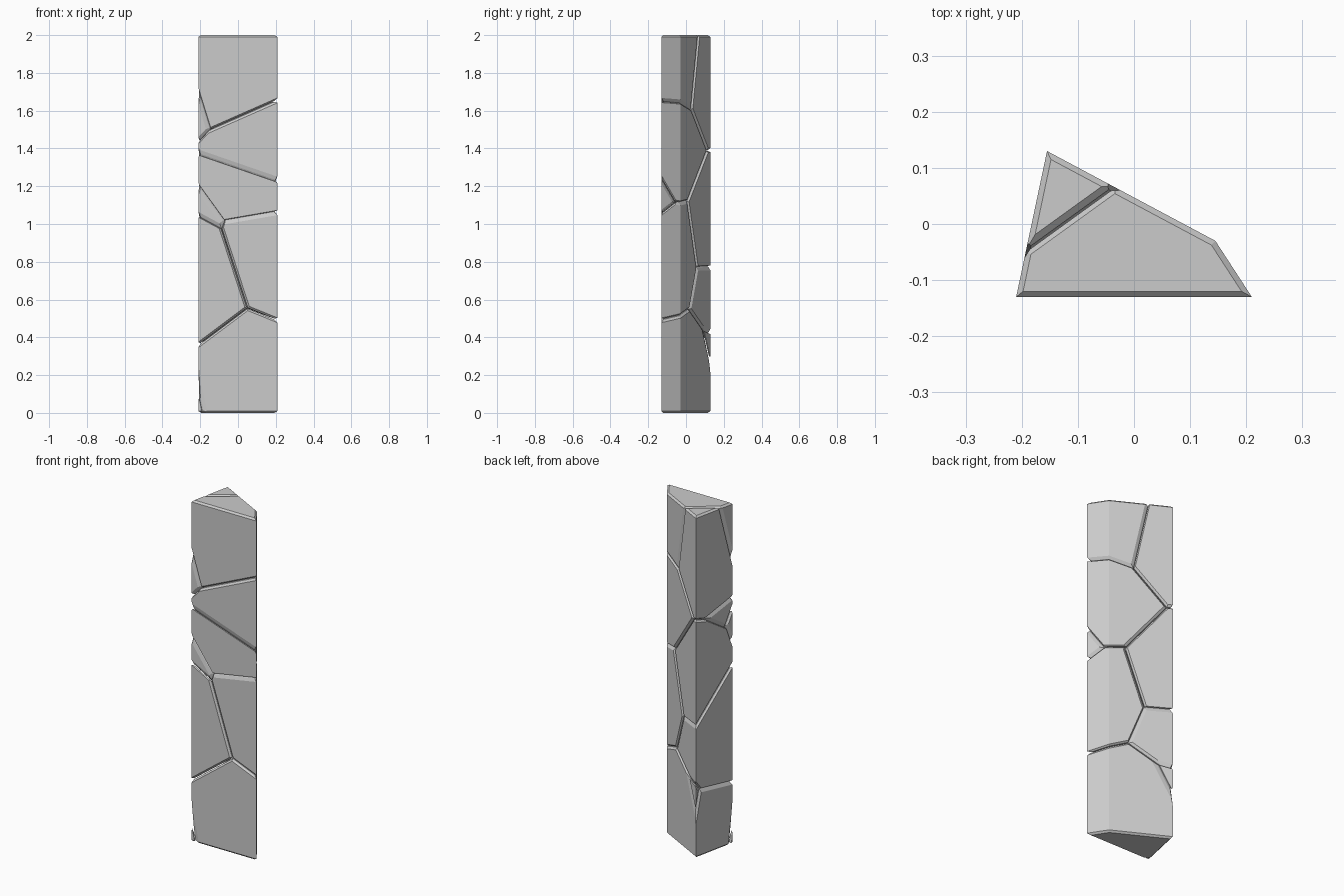
import bpy
import bmesh
from mathutils import Vector

HEIGHT, GAP, CHAMFER = 2.0, 0.002, 0.010
FOOTPRINT = [(-0.21, -0.13), (0.21, -0.13), (0.145, -0.03), (-0.155, 0.13)]

if "Cube" in bpy.data.objects:
    bpy.data.objects.remove(bpy.data.objects["Cube"], do_unlink=True)

stone = bpy.data.materials.new("stone grey")
stone.use_nodes = True
stone.diffuse_color = (0.6, 0.6, 0.6, 1)
stone.node_tree.nodes["Principled BSDF"].inputs["Base Color"].default_value = (0.6, 0.6, 0.6, 1)


# Points on the faces of the column
def front(x, z):
    return Vector((x, -0.13, z))


def right(y, z):
    """Right side for low y, slanted back for high y."""
    slope = 0.65 if y < -0.03 else 1.875
    return Vector((0.145 - (y + 0.03) * slope, y, z))


def left(y, z):
    return Vector((-0.21 + (y + 0.13) * 0.2115, y, z))


# Where the cracks meet on the surface
upper_front = front(-0.165, 1.49)
upper_back = right(0.03, 1.61)
back_peak = right(0.115, 1.39)
left_peak = left(0.04, 1.37)
left_node = left(-0.093, 1.29)
right_node = right(-0.06, 1.115)
back_node = right(0.01, 1.12)
wedge_tip = front(-0.08, 1.01)
wedge_low = front(-0.09, 0.985)
wedge_mid = (wedge_tip + wedge_low) / 2
middle_back = right(0.06, 0.765)
lower_front = front(0.05, 0.555)
lower_back = right(0.02, 0.55)
chip_back = right(0.085, 0.45)
chip_left = left(0.1, 0.39)

# Crack planes, each through three points
top_crack = (upper_front, upper_back, front(0.21, 1.655))
corner_crack = (left(-0.045, HEIGHT), right(0.067, HEIGHT), upper_back)
shoulder_crack = (upper_front, upper_back, back_peak)
slant_crack = (front(-0.21, 1.38), front(0.21, 1.235), right_node)
back_slant = (back_peak, back_node, left_peak)
back_cap = (back_peak, left_peak, left(0.13, 1.392))
wedge_crack = (left_node, front(-0.21, 1.19), wedge_tip)
band_crack = (wedge_tip, front(0.21, 1.06), right_node)
side_crack = (right_node, back_node, Vector((0.1, -0.07, 1.14)))
back_split = (back_node, middle_back, wedge_mid)
left_slant = (front(-0.21, 1.05), wedge_low, middle_back)
front_split = (wedge_low, lower_front, middle_back)
base_right = (lower_front, front(0.21, 0.49), lower_back)
base_left = (lower_front, front(-0.21, 0.36), lower_back)
chip_top = (chip_back, chip_left, left(0.13, 0.43))
chip_under = (chip_back, chip_left, left(0.13, 0.25))
toe_crack = (front(-0.21, 0.16), front(-0.175, 0), left(-0.11, 0))

# Each block: a point inside it and the cracks around it
BLOCKS = {
    "top_block": ((0.05, -0.08, 1.8), [top_crack, corner_crack]),
    "top_back_block": ((-0.15, 0.07, 1.75), [corner_crack, shoulder_crack, back_cap]),
    "upper_block": ((0, -0.06, 1.35),
                    [top_crack, shoulder_crack, slant_crack, back_slant, side_crack]),
    "front_band_block": ((0, -0.11, 1.15), [slant_crack, wedge_crack, band_crack]),
    "middle_back_block": ((-0.13, 0.04, 1.1),
                          [back_slant, back_cap, wedge_crack, back_split, left_slant]),
    "middle_right_block": ((0.12, -0.08, 0.8),
                           [band_crack, side_crack, back_split, front_split, base_right]),
    "middle_left_block": ((-0.1, 0, 0.6), [left_slant, front_split, base_left, chip_top]),
    "base_block": ((0, -0.05, 0.2), [base_right, base_left, chip_under, toe_crack]),
    "back_chip": ((-0.145, 0.115, 0.36), [chip_top, chip_under]),
    "toe_chip": ((-0.207, -0.127, 0.03), [toe_crack]),
}


def half_space(points, inside, gap):
    """Outward normal and distance of a crack, as seen from inside a block."""
    a, b, c = points
    n = (b - a).cross(c - a).normalized()
    if n.dot(inside - a) > 0:
        n = -n
    return n, n.dot(a) - gap


def chamfer(p, q):
    """Half space that trims the edge between two others."""
    total = p[0] + q[0]
    if total.length < 0.3:
        return None
    half_sine = ((1 - p[0].dot(q[0])) / 2) ** 0.5
    return total.normalized(), (p[1] + q[1]) / total.length - CHAMFER * half_sine


def trim(bm, plane):
    """Cut away everything outside a plane and close the hole."""
    n, d = plane
    if max((n.dot(v.co) for v in bm.verts), default=d) <= d + 1e-5:
        return
    bmesh.ops.bisect_plane(bm, geom=bm.verts[:] + bm.edges[:] + bm.faces[:], dist=1e-6,
                           plane_co=n * d, plane_no=n, clear_outer=True)
    rim = [e for e in bm.edges if e.is_boundary]
    if rim:
        bmesh.ops.holes_fill(bm, edges=rim, sides=0)


def column():
    bm = bmesh.new()
    base = bm.faces.new([bm.verts.new((x, y, 0)) for x, y in FOOTPRINT])
    grown = bmesh.ops.extrude_face_region(bm, geom=[base])["geom"]
    bmesh.ops.translate(bm, vec=(0, 0, HEIGHT),
                        verts=[v for v in grown if isinstance(v, bmesh.types.BMVert)])
    bmesh.ops.recalc_face_normals(bm, faces=bm.faces[:])
    return bm


# Outer walls and end caps as half spaces
corners = [Vector((x, y, 0)) for x, y in FOOTPRINT]
centre = Vector((0, -0.05, 1))
up = Vector((0, 0, 1))
walls = [half_space((a, b, a + up), centre, 0)
         for a, b in zip(corners, corners[1:] + corners[:1])]
caps = [(up, HEIGHT), (-up, 0.0)]

# Carve each block out of the column
for name, (inside, cracks) in BLOCKS.items():
    cuts = [half_space(c, Vector(inside), GAP) for c in cracks]
    bm = column()
    for cut in cuts:
        trim(bm, cut)
    # Chamfer the crack edges and the rims of the ends
    pairs = [(c, w) for c in cuts + caps for w in walls] + [(c, k) for c in cuts for k in caps]
    for p, q in pairs:
        plane = chamfer(p, q)
        if plane:
            trim(bm, plane)
    bmesh.ops.recalc_face_normals(bm, faces=bm.faces[:])
    mesh = bpy.data.meshes.new(name)
    bm.to_mesh(mesh)
    bm.free()
    mesh.materials.append(stone)
    bpy.context.collection.objects.link(bpy.data.objects.new(name, mesh))
